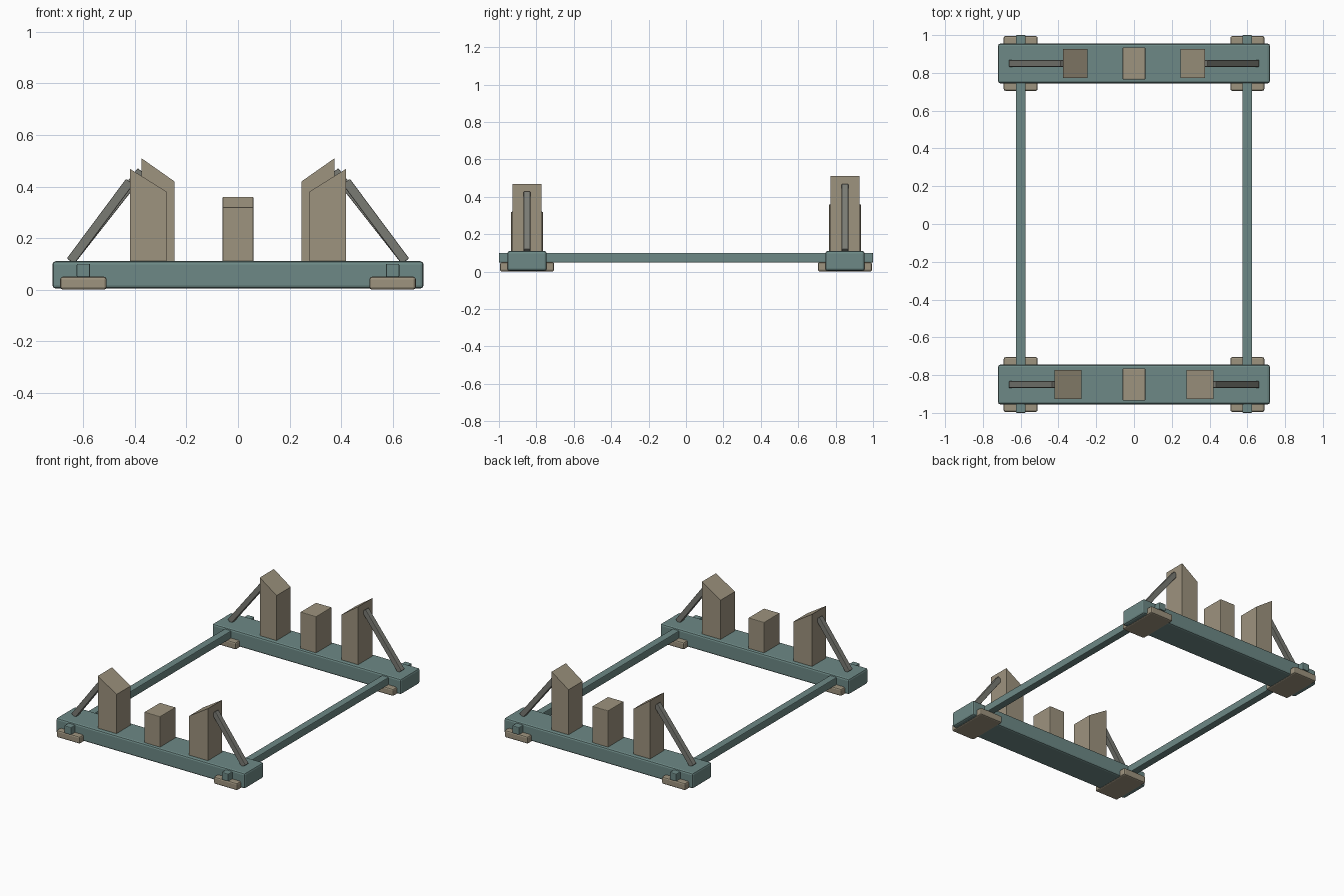
import bpy, bmesh, math
from mathutils import Vector, Matrix

if "Cube" in bpy.data.objects:
    bpy.data.objects.remove(bpy.data.objects["Cube"])


def material(name, srgb):
    m = bpy.data.materials.new(name)
    m.diffuse_color = [(c / 255 / 12.92 if c < 10 else ((c / 255 + 0.055) / 1.055) ** 2.4) for c in srgb] + [1]
    m.use_nodes = True
    m.node_tree.nodes["Principled BSDF"].inputs["Base Color"].default_value = m.diffuse_color
    return m


TEAL = material("muted teal", (109, 137, 134))
TAN = material("warm tan", (157, 147, 126))
GREY = material("strut grey", (122, 123, 116))


def finish(bm, name, mat, bevel=0.0):
    if bevel:
        bmesh.ops.bevel(bm, geom=bm.edges[:], offset=bevel, segments=2, profile=0.5, affect='EDGES')
    bmesh.ops.recalc_face_normals(bm, faces=bm.faces[:])
    me = bpy.data.meshes.new(name)
    bm.to_mesh(me)
    bm.free()
    me.materials.append(mat)
    ob = bpy.data.objects.new(name, me)
    bpy.context.collection.objects.link(ob)
    return ob


def box(name, lo, hi, mat, bevel=0.0):
    lo, hi = Vector(lo), Vector(hi)
    bm = bmesh.new()
    bmesh.ops.create_cube(bm, size=1, matrix=Matrix.Translation((lo + hi) / 2) @ Matrix.Diagonal((*(hi - lo), 1)))
    return finish(bm, name, mat, bevel)


def wedge_post(name, profile, y, half, mat):
    """Extrude an x/z outline along y."""
    bm = bmesh.new()
    f = bm.faces.new([bm.verts.new((x, y - half, z)) for x, z in profile])
    r = bmesh.ops.extrude_face_region(bm, geom=[f])
    bmesh.ops.translate(bm, vec=(0, 2 * half, 0), verts=[v for v in r["geom"] if isinstance(v, bmesh.types.BMVert)])
    return finish(bm, name, mat)


def strut(name, a, b, size, mat, bevel):
    a, b = Vector(a), Vector(b)
    d = b - a
    angle = math.atan2(d.x, d.z)
    bm = bmesh.new()
    bmesh.ops.create_cube(bm, size=1, matrix=Matrix.Translation((a + b) / 2)
                          @ Matrix.Rotation(angle, 4, 'Y') @ Matrix.Diagonal((size, size, d.length, 1)))
    return finish(bm, name, mat, bevel)


# per end: y, outer x, inner x, outer top, inner top, middle post top
ENDS = {
    "front": (-0.85, 0.42, 0.277, 0.469, 0.38, 0.32),
    "back": (0.85, 0.375, 0.247, 0.51, 0.42, 0.36),
}

for end, (y, xo, xi, zo, zi, zm) in ENDS.items():
    # cross beam and middle post
    box(f"{end}_beam", (-0.72, y - 0.105, 0.004), (0.72, y + 0.105, 0.11), TEAL, 0.012)
    box(f"{end}_middle_post", (-0.06, y - 0.085, 0.1), (0.06, y + 0.085, zm), TAN, 0.004)
    for side, s in (("left", -1), ("right", 1)):
        # slanted post, its brace and the foot pad
        wedge_post(f"{end}_{side}_post", [(s * xo, 0.1), (s * xi, 0.1), (s * xi, zi), (s * xo, zo)], y, 0.077, TAN)
        strut(f"{end}_{side}_brace", (s * 0.65, y, 0.11), (s * xo, y, zo - 0.05), 0.036, GREY, 0.004)
        box(f"{end}_{side}_foot", (s * 0.6 - 0.09, y - 0.145, 0), (s * 0.6 + 0.09, y + 0.145, 0.05), TAN, 0.01)

# long rails joining the two ends
for side, s in (("left", -1), ("right", 1)):
    box(f"{side}_rail", (s * 0.6 - 0.026, -1, 0.048), (s * 0.6 + 0.026, 1, 0.1), TEAL, 0.005)
